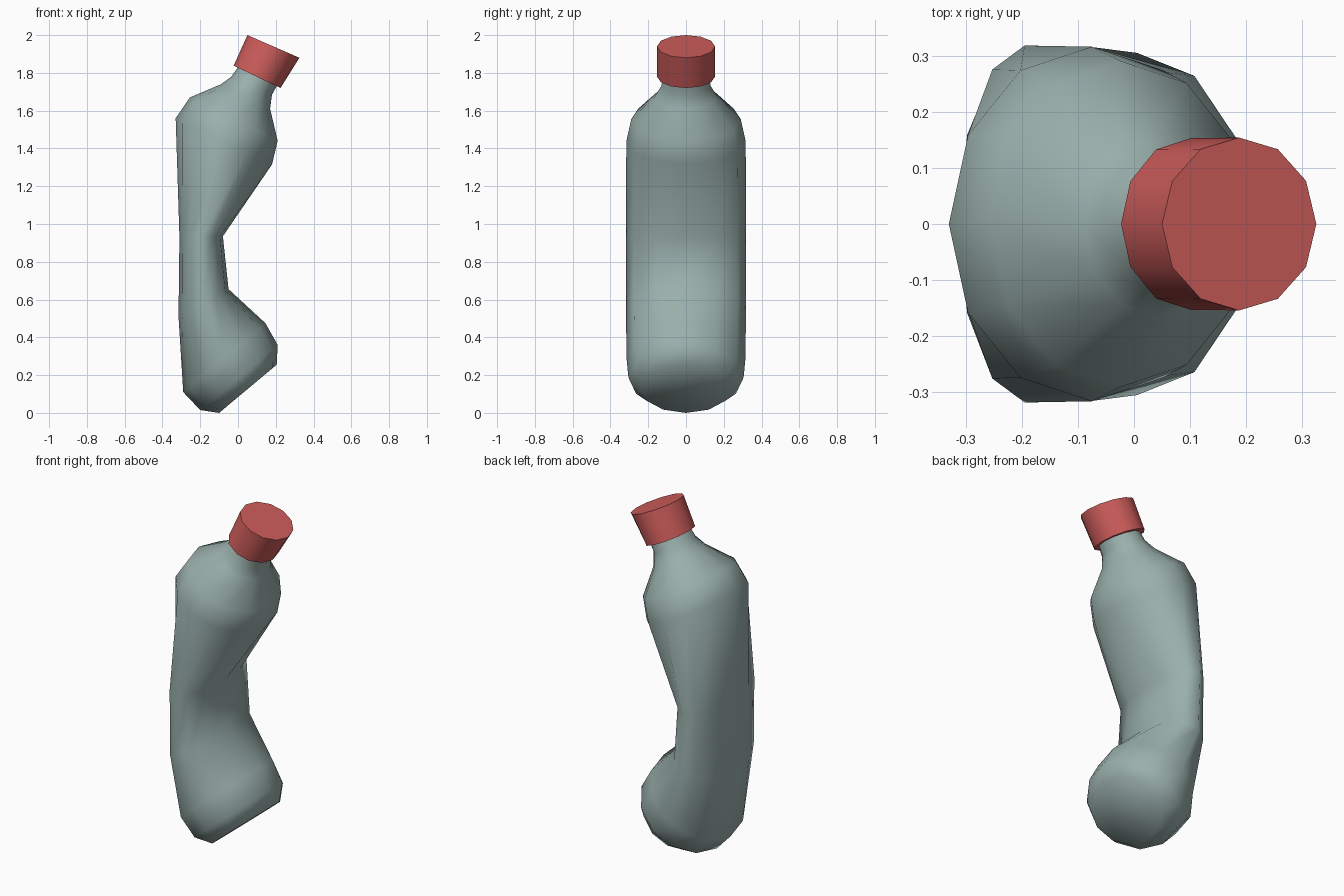
import bpy, bmesh, math
from mathutils import Vector

if "Cube" in bpy.data.objects:
    bpy.data.objects.remove(bpy.data.objects["Cube"])

SIDES = 12

def material(name, color):
    m = bpy.data.materials.new(name)
    m.diffuse_color = (*color, 1)
    m.use_nodes = True
    m.node_tree.nodes["Principled BSDF"].inputs["Base Color"].default_value = m.diffuse_color
    return m

def loft(name, rings, mat):
    """Skin elliptical rings given as (left x, left z, right x, right z, half width in y)."""
    bm = bmesh.new()
    loops = []
    for lx, lz, rx, rz, w in rings:
        left, right = Vector((lx, 0, lz)), Vector((rx, 0, rz))
        mid, half = (left + right) / 2, (right - left) / 2
        loop = []
        for i in range(SIDES):
            a = math.tau * i / SIDES
            loop.append(bm.verts.new(mid + half * math.cos(a) + Vector((0, w * math.sin(a), 0))))
        loops.append(loop)
    for lo, hi in zip(loops, loops[1:]):
        for i in range(SIDES):
            j = (i + 1) % SIDES
            bm.faces.new((lo[i], lo[j], hi[j], hi[i]))
    bm.faces.new(loops[0][::-1])
    bm.faces.new(loops[-1])
    bmesh.ops.recalc_face_normals(bm, faces=bm.faces)
    mesh = bpy.data.meshes.new(name)
    bm.to_mesh(mesh)
    bm.free()
    mesh.materials.append(mat)
    obj = bpy.data.objects.new(name, mesh)
    bpy.context.collection.objects.link(obj)
    return obj

def smooth(obj, degrees):
    bpy.ops.object.select_all(action='DESELECT')
    obj.select_set(True)
    bpy.context.view_layer.objects.active = obj
    bpy.ops.object.shade_smooth_by_angle(angle=math.radians(degrees))

# Crushed bottle body, from tilted base to neck
body = loft("bottle_body", [
    (-0.10, 0.00, 0.205, 0.255, 0.24),
    (-0.20, 0.015, 0.21, 0.36, 0.305),
    (-0.29, 0.11, 0.145, 0.475, 0.315),
    (-0.315, 0.51, -0.05, 0.655, 0.318),
    (-0.31, 0.93, -0.08, 0.935, 0.318),
    (-0.33, 1.56, 0.18, 1.315, 0.316),
    (-0.255, 1.67, 0.21, 1.44, 0.29),
    (-0.09, 1.74, 0.17, 1.61, 0.165),
    (-0.035, 1.78, 0.18, 1.685, 0.13),
    (0.02, 1.86, 0.225, 1.765, 0.118),
], material("grey_green_plastic", (0.32, 0.43, 0.41)))
smooth(body, 80)

# Tilted screw cap
cap = loft("bottle_cap", [
    (-0.023, 1.838, 0.225, 1.72, 0.153),
    (0.05, 2.0, 0.325, 1.88, 0.154),
], material("red_cap", (0.61, 0.11, 0.105)))
smooth(cap, 40)
